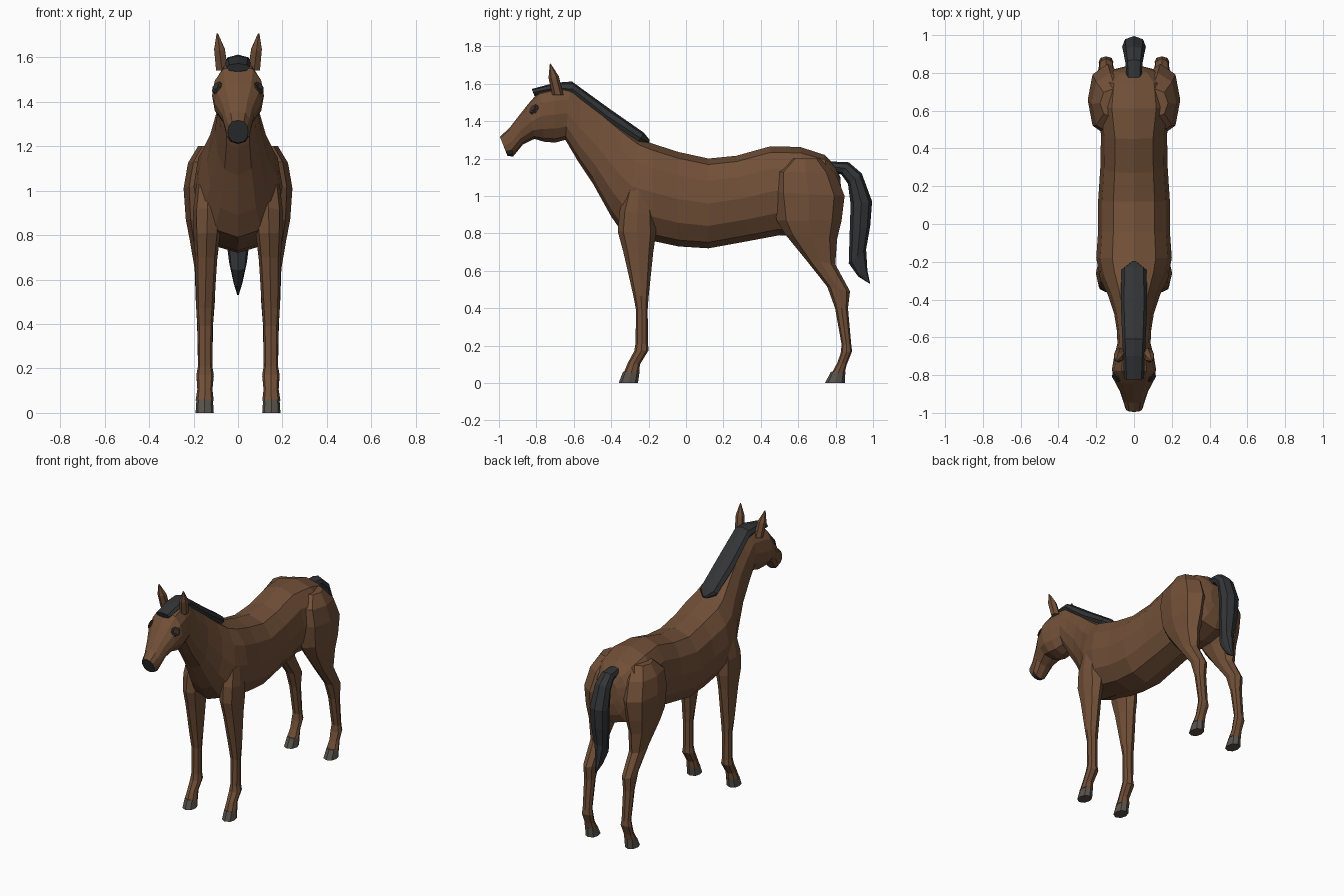
import bpy, bmesh, math
from mathutils import Vector
from mathutils.bvhtree import BVHTree


def material(name, rgb):
    m = bpy.data.materials.new(name)
    m.diffuse_color = (*rgb, 1)
    return m


COAT = material("brown coat", (0.165, 0.079, 0.039))
DARK = material("charcoal hair", (0.032, 0.034, 0.037))
HOOF = material("grey hoof", (0.10, 0.085, 0.072))
SOCKET = material("dark brown eyelid", (0.05, 0.026, 0.015))


def loft(name, rings, mat, n=8, cx=None, side=1, power=0.8):
    """Skin closed rings; each ring is (y, z) of one edge, (y, z) of the other, half width[, centre x]."""
    bm = bmesh.new()
    loops = []
    for y0, z0, y1, z1, w, *c in rings:
        x0 = side * (c[0] if c else 0)
        loop = []
        for i in range(n):
            a = 2 * math.pi * i / n
            t = (1 - math.cos(a)) / 2
            s = math.sin(a)
            x = x0 + math.copysign(abs(s) ** power, s) * w
            loop.append(bm.verts.new((x, y0 + (y1 - y0) * t, z0 + (z1 - z0) * t)))
        loops.append(loop)
    for a, b in zip(loops, loops[1:]):
        for i in range(n):
            j = (i + 1) % n
            bm.faces.new((a[i], a[j], b[j], b[i]))
    bm.faces.new(loops[0])
    bm.faces.new(loops[-1])
    bmesh.ops.recalc_face_normals(bm, faces=bm.faces)
    me = bpy.data.meshes.new(name)
    bm.to_mesh(me)
    bm.free()
    ob = bpy.data.objects.new(name, me)
    bpy.context.collection.objects.link(ob)
    me.materials.append(mat)
    return ob


# Torso, neck and head: top edge, bottom edge, half width, from rump to nose
body = loft("body", [
    (0.825, 1.10, 0.835, 0.95, 0.06),
    (0.80, 1.16, 0.825, 0.87, 0.12),
    (0.74, 1.22, 0.80, 0.81, 0.185),
    (0.61, 1.262, 0.67, 0.78, 0.205),
    (0.45, 1.265, 0.50, 0.79, 0.175),
    (0.27, 1.215, 0.34, 0.76, 0.178),
    (0.12, 1.20, 0.12, 0.72, 0.19),
    (-0.04, 1.235, -0.04, 0.73, 0.19),
    (-0.18, 1.28, -0.18, 0.76, 0.20),
    (-0.25, 1.31, -0.33, 0.79, 0.18),
    (-0.34, 1.375, -0.40, 0.89, 0.14),
    (-0.45, 1.46, -0.50, 1.07, 0.105),
    (-0.56, 1.54, -0.58, 1.19, 0.09),
    (-0.62, 1.585, -0.645, 1.30, 0.088),
    (-0.70, 1.585, -0.70, 1.285, 0.105),
    (-0.78, 1.565, -0.76, 1.29, 0.117),
    (-0.845, 1.49, -0.81, 1.305, 0.105),
    (-0.90, 1.42, -0.872, 1.275, 0.075),
    (-0.945, 1.362, -0.925, 1.21, 0.058),
    (-0.995, 1.317, -0.955, 1.215, 0.046),
], COAT, n=12)

# Dark nose tip and lips
body.data.materials.append(DARK)
for f in body.data.polygons:
    c = f.center
    if c.y < -0.97 and f.normal.y < -0.8 or c.y < -0.92 and c.z < 1.255:
        f.material_index = 1

# Mane with forelock
loft("mane", [
    (-0.195, 1.30, -0.20, 1.27, 0.01),
    (-0.225, 1.338, -0.26, 1.28, 0.066),
    (-0.41, 1.467, -0.44, 1.39, 0.07),
    (-0.61, 1.612, -0.60, 1.53, 0.062),
    (-0.70, 1.605, -0.70, 1.55, 0.058),
    (-0.825, 1.572, -0.81, 1.535, 0.052),
], DARK)

# Tail
loft("tail", [
    (0.76, 1.185, 0.78, 1.13, 0.04),
    (0.87, 1.18, 0.83, 1.115, 0.045),
    (0.94, 1.12, 0.866, 1.065, 0.055),
    (0.995, 0.97, 0.88, 0.955, 0.063),
    (0.985, 0.84, 0.875, 0.80, 0.058),
    (0.963, 0.715, 0.87, 0.64, 0.04),
    (0.97, 0.60, 0.92, 0.57, 0.02),
    (0.985, 0.53, 0.975, 0.535, 0.004),
], DARK)

# Leg rings: front edge, back edge, half width, centre x
HIND = [
    (0.56, 1.20, 0.72, 1.20, 0.08, 0.10),
    (0.475, 1.13, 0.80, 1.12, 0.10, 0.125),
    (0.465, 1.02, 0.848, 1.00, 0.105, 0.14),
    (0.485, 0.87, 0.832, 0.87, 0.088, 0.147),
    (0.53, 0.795, 0.808, 0.77, 0.068, 0.15),
    (0.64, 0.66, 0.798, 0.635, 0.048, 0.147),
    (0.755, 0.515, 0.877, 0.49, 0.043, 0.147),
    (0.797, 0.40, 0.866, 0.40, 0.036, 0.148),
    (0.832, 0.205, 0.884, 0.20, 0.032, 0.148),
    (0.827, 0.16, 0.888, 0.17, 0.039, 0.148),
    (0.81, 0.11, 0.86, 0.10, 0.034, 0.149),
    (0.778, 0.05, 0.85, 0.06, 0.041, 0.15),
]
FRONT = [
    (-0.30, 1.09, -0.20, 1.09, 0.05, 0.13),
    (-0.355, 0.92, -0.165, 0.90, 0.065, 0.137),
    (-0.365, 0.81, -0.16, 0.80, 0.06, 0.14),
    (-0.335, 0.70, -0.175, 0.70, 0.05, 0.143),
    (-0.283, 0.473, -0.20, 0.46, 0.040, 0.148),
    (-0.267, 0.39, -0.205, 0.39, 0.034, 0.148),
    (-0.27, 0.21, -0.203, 0.21, 0.032, 0.148),
    (-0.277, 0.17, -0.20, 0.175, 0.039, 0.148),
    (-0.31, 0.11, -0.246, 0.10, 0.034, 0.149),
    (-0.335, 0.05, -0.25, 0.06, 0.041, 0.15),
]
EAR = [
    (-0.715, 1.54, -0.655, 1.54, 0.030, 0.072),
    (-0.735, 1.63, -0.68, 1.64, 0.027, 0.083),
    (-0.728, 1.708, -0.722, 1.705, 0.004, 0.093),
]


def disc(name, radius, depth, at, normal, mat):
    bm = bmesh.new()
    bmesh.ops.create_cone(bm, cap_ends=True, segments=8, radius1=radius,
                          radius2=radius * 0.8, depth=depth)
    me = bpy.data.meshes.new(name)
    bm.to_mesh(me)
    bm.free()
    me.materials.append(mat)
    ob = bpy.data.objects.new(name, me)
    ob.location = at
    ob.rotation_euler = normal.to_track_quat('Z', 'Y').to_euler()
    bpy.context.collection.objects.link(ob)


skin = BVHTree.FromPolygons([v.co for v in body.data.vertices],
                            [p.vertices for p in body.data.polygons])

for side, tag in ((1, "left"), (-1, "right")):
    # Legs and hooves
    loft("hind_leg_" + tag, HIND, COAT, side=side)
    loft("front_leg_" + tag, FRONT, COAT, side=side)
    loft("hind_hoof_" + tag, [(0.775, 0.06, 0.852, 0.062, 0.037, 0.15),
                              (0.743, 0, 0.85, 0, 0.041, 0.15)], HOOF, side=side)
    loft("front_hoof_" + tag, [(-0.337, 0.06, -0.248, 0.062, 0.037, 0.15),
                               (-0.36, 0, -0.257, 0, 0.041, 0.15)], HOOF, side=side)
    # Ears
    loft("ear_" + tag, EAR, COAT, n=6, side=side)
    # Eyes set on the cheek surface
    at, normal, _, _ = skin.ray_cast(Vector((side, -0.815, 1.465)), Vector((-side, 0, 0)))
    disc("eyelid_" + tag, 0.032, 0.008, at, normal, SOCKET)
    disc("eye_" + tag, 0.018, 0.009, at + normal * 0.003, normal, DARK)
